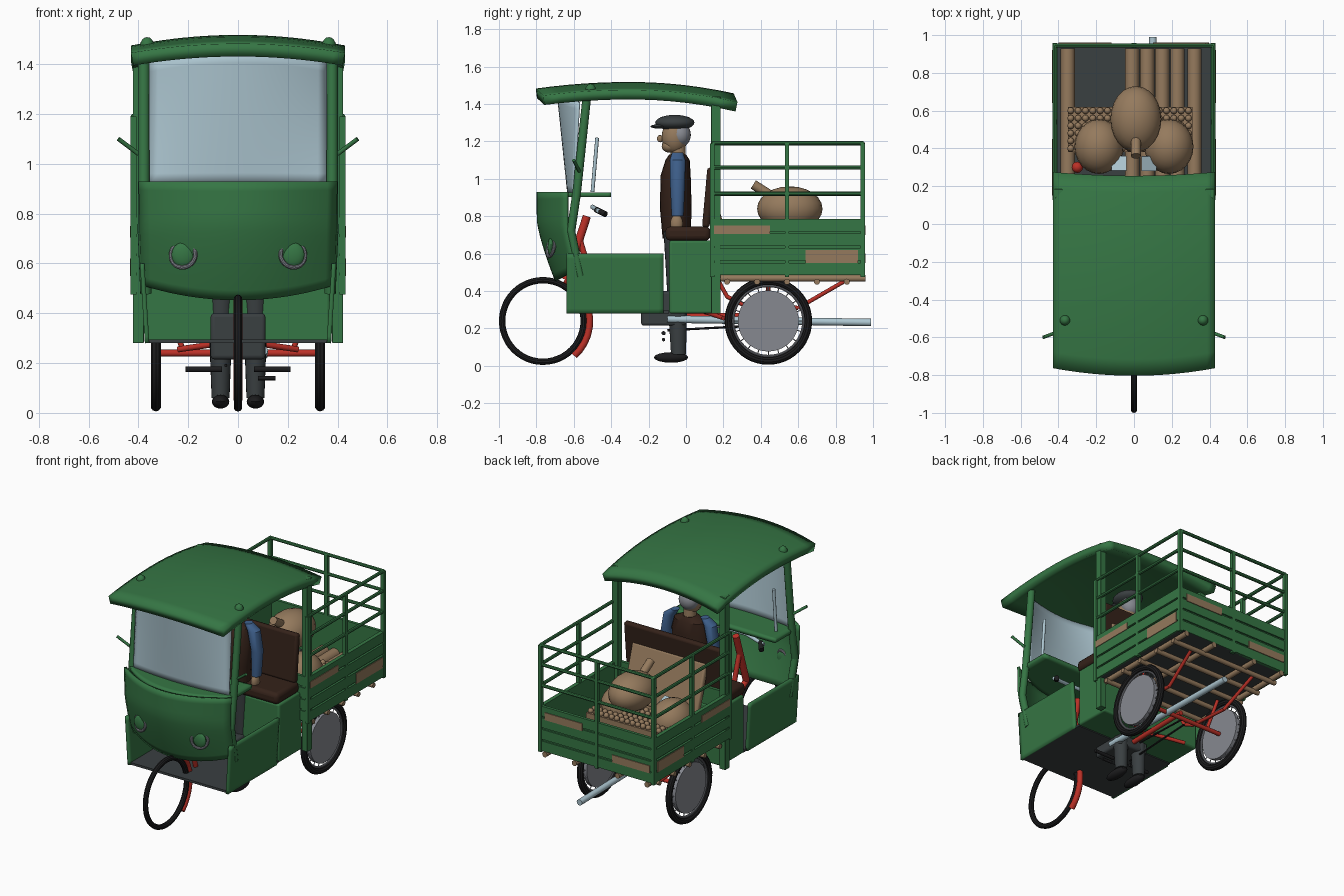
import bpy, bmesh, math
from mathutils import Vector, Matrix

cube = bpy.data.objects.get("Cube")
if cube:
    bpy.data.objects.remove(cube)

PALETTE = {
    "green": (.036, .18, .058), "tan": (.30, .195, .11), "black": (.012, .012, .013),
    "slate": (.042, .05, .053), "grey": (.24, .25, .28), "pale_blue": (.42, .57, .64),
    "red": (.5, .03, .02), "brown": (.035, .016, .01), "blue": (.05, .12, .27)}
MATS = {}
for key, rgb in PALETTE.items():
    m = bpy.data.materials.new(key)
    m.use_nodes = True
    m.diffuse_color = (*rgb, 1)
    m.node_tree.nodes["Principled BSDF"].inputs["Base Color"].default_value = (*rgb, 1)
    MATS[key] = m
PARTS = []


def part(name, bm, mat):
    bmesh.ops.recalc_face_normals(bm, faces=bm.faces)
    me = bpy.data.meshes.new(name)
    bm.to_mesh(me)
    bm.free()
    me.materials.append(MATS[mat])
    ob = bpy.data.objects.new(name, me)
    bpy.context.collection.objects.link(ob)
    PARTS.append(ob)
    return ob


def box(name, mat, lo, hi, bevel=0, tilt=0):
    lo, hi = Vector(lo), Vector(hi)
    bm = bmesh.new()
    mtx = Matrix.Translation((lo + hi) / 2) @ Matrix.Rotation(tilt, 4, 'X') @ Matrix.Diagonal((*(hi - lo), 1))
    bmesh.ops.create_cube(bm, size=1, matrix=mtx)
    ob = part(name, bm, mat)
    if bevel:
        mod = ob.modifiers.new("Bevel", 'BEVEL')
        mod.width, mod.segments = bevel, 3
    return ob


def tube(name, mat, pts, r, sides=12):
    bm = bmesh.new()
    pts = [Vector(p) for p in pts]
    for a, b in zip(pts, pts[1:]):
        rot = (b - a).to_track_quat('Z', 'Y').to_matrix().to_4x4()
        bmesh.ops.create_cone(bm, cap_ends=True, segments=sides, radius1=r, radius2=r,
                              depth=(b - a).length, matrix=Matrix.Translation((a + b) / 2) @ rot)
    for p in pts[1:-1]:
        bmesh.ops.create_uvsphere(bm, u_segments=sides, v_segments=8, radius=r, matrix=Matrix.Translation(p))
    return part(name, bm, mat)


def ball(name, mat, c, radii, seg=24):
    bm = bmesh.new()
    bmesh.ops.create_uvsphere(bm, u_segments=seg, v_segments=seg // 2, radius=1,
                              matrix=Matrix.Translation(c) @ Matrix.Diagonal((*radii, 1)))
    return part(name, bm, mat)


def ring(name, mat, c, big, small, turn=None, n=48, k=10):
    # Torus about the x axis, optionally turned
    bm = bmesh.new()
    rows = []
    for i in range(n):
        a = math.tau * i / n
        rows.append([])
        for j in range(k):
            b = math.tau * j / k
            d = big + small * math.cos(b)
            p = Vector((small * math.sin(b), d * math.cos(a), d * math.sin(a)))
            rows[-1].append(bm.verts.new((turn @ p if turn else p) + Vector(c)))
    for i in range(n):
        for j in range(k):
            p, q = rows[i], rows[(i + 1) % n]
            bm.faces.new((p[j], q[j], q[(j + 1) % k], p[(j + 1) % k]))
    return part(name, bm, mat)


def loft(name, mat, rings, n=20):
    # Stack of ellipses: (x, y, z, rx, ry)
    bm = bmesh.new()
    rows = [[bm.verts.new((x + rx * math.cos(math.tau * i / n), y + ry * math.sin(math.tau * i / n), z))
             for i in range(n)] for x, y, z, rx, ry in rings]
    for p, q in zip(rows, rows[1:]):
        for i in range(n):
            bm.faces.new((p[i], p[(i + 1) % n], q[(i + 1) % n], q[i]))
    bm.faces.new(rows[0])
    bm.faces.new(rows[-1])
    return part(name, bm, mat)


def sheet(name, mat, f, thick, nu=20, nv=12):
    # Curved panel from f(u, v) with u in -1..1 and v in 0..1
    bm = bmesh.new()
    g = [[bm.verts.new(f(2 * i / nu - 1, j / nv)) for j in range(nv + 1)] for i in range(nu + 1)]
    for i in range(nu):
        for j in range(nv):
            bm.faces.new((g[i][j], g[i + 1][j], g[i + 1][j + 1], g[i][j + 1]))
    ob = part(name, bm, mat)
    mod = ob.modifiers.new("Thickness", 'SOLIDIFY')
    mod.thickness, mod.offset = thick, 0
    return ob


# Roof
def roof(u, v):
    front, back = -.80 + .04 * u * u, .25 + .02 * u * u
    y = front + (back - front) * v
    k = .14 if y < -.3 else .2
    return .425 * u, y, 1.492 - k * (y + .3) ** 2 - .042 * u * u


sheet("roof", "green", roof, .052)


# Front shell, cowl shelf and windscreen
def shell(u, v):
    z = .455 + .06 * u * u + v * (.475 - .06 * u * u)
    mid = -.79 + .42 * max(0, .78 - z) ** 1.3
    edge = -.635 + .3 * max(0, .75 - z) ** 1.2
    return (.385 + .01 * v) * u, edge + (mid - edge) * (1 - u * u), z


def cowl(u, v):
    x, y, z = shell(u, 1)
    return x * .97, y + .03 + (-.40 - y - .03) * v, .915


def screen(u, v):
    bow = 1 - u * u
    return .355 * u, -.60 + .03 * v - (.03 + .085 * v) * bow, .92 + v * (.49 + .04 * bow)


sheet("front_shell", "green", shell, .016)
sheet("cowl_shelf", "green", cowl, .026)
sheet("windscreen", "pale_blue", screen, .01)

# Cab floor, seat box and seat
box("cab_floor", "slate", (-.365, -.63, .28), (.365, -.09, .295))
box("seat_box", "green", (-.37, -.09, .28), (.37, .155, .67), .012)
box("seat_cushion", "brown", (-.37, -.11, .67), (.37, .13, .745), .025)
box("seat_back", "brown", (-.36, .10, .74), (.36, .14, 1.06), .015, -.09)

for s, side in ((1, "left"), (-1, "right")):
    sheet(side + "_cab_panel", "green",
          lambda u, v: (s * (.365 + .02 * v), -.38 + .26 * u, .28 + .32 * v), .018)
    tube(side + "_front_post", "green", [(s * .378, -.53, 1.44), (s * .378, -.585, .92),
         (s * .38, -.615, .72), (s * .37, -.565, .48)], .023)
    box(side + "_rear_post", "green", (s * .40 - .022, .135, .28), (s * .40 + .022, .185, 1.44), .004)
    tube(side + "_mirror_arm", "green", [(s * .40, -.57, 1.04), (s * .48, -.60, 1.10)], .009)
    tube(side + "_wiper_bar", "pale_blue", [(s * .32, -.50, .93), (s * .32, -.475, 1.22)], .01)
    ball(side + "_roof_lamp", "green", (s * .365, -.51, 1.475), (.028, .028, .034), 16)
    tube(side + "_roof_handle", "green", [(s * .29, .17, 1.435), (s * .385, .17, 1.42)], .017)
    turn = Matrix.Rotation(math.pi / 2 + s * .34, 3, 'Z') @ Matrix.Rotation(.18, 3, 'Y')
    lamp = (s * .22, -.722, .635)
    ring(side + "_headlight_ring", "grey", lamp, .052, .009, turn)
    ball(side + "_headlight", "green", lamp, (.047, .018, .05))

    # Rear wheels
    hub = Vector((s * .33, .44, .24))
    ring(side + "_rear_tyre", "black", hub, .213, .021)
    ring(side + "_rear_rim", "grey", hub, .188, .007)
    tube(side + "_wheel_disc", "grey", [hub - Vector((.014, 0, 0)), hub + Vector((.014, 0, 0))], .163, 40)
    for i in range(20):
        d = Vector((0, math.cos(math.tau * i / 20), math.sin(math.tau * i / 20)))
        tube(side + "_spoke", "grey", [hub + d * .15, hub + d * .19], .003, 5)

    # Red struts under the bed
    tube(side + "_rear_strut", "red", [(s * .22, .6, .31), (s * .25, .86, .46)], .011)
    tube(side + "_front_strut", "red", [(s * .22, .17, .46), (s * .22, .22, .37), (s * .22, .3, .33),
                                        (s * .22, .6, .31)], .011)
    tube(side + "_cross_strut", "red", [(s * .24, .2, .255), (0, .1, .29)], .012)
    tube(side + "_bed_hanger", "red", [(s * .22, .44, .25), (s * .3, .44, .47)], .011)

# Axle, drive tube, exhaust and chain
tube("rear_axle", "red", [(-.32, .44, .24), (.32, .44, .24)], .014)
tube("frame_tube", "red", [(0, -.2, .26), (0, .45, .27)], .016)
tube("exhaust_pipe", "pale_blue", [(.1, -.1, .25), (.1, .99, .232)], .02)
for z in (.19, .28):
    tube("chain", "black", [(-.05, -.1, z), (-.05, .42, .24 + (z - .235) * .5)], .006, 6)
box("engine_box", "slate", (-.11, -.24, .215), (.11, 0, .40), .015)
for s in (-1, 1):
    tube("pedal", "black", [(s * .065, -.12, .175), (s * .21, -.12, .175)], .011)
tube("pedal_crank", "black", [(.08, -.12, .14), (.15, -.12, .14)], .009)

# Front wheel, guard and steering
ring("front_tyre", "black", (0, -.765, .24), .218, .017)
arc = [math.radians(-48 + 10 * i) for i in range(12)]
tube("wheel_guard", "red", [(0, -.765 + .25 * math.cos(a), .24 + .25 * math.sin(a)) for a in arc], .019)
tube("steering_column", "red", [(0, -.64, .46), (0, -.53, .80)], .022)
tube("handlebar", "pale_blue", [(-.25, -.47, .83), (-.1, -.50, .85), (.1, -.50, .85), (.25, -.47, .83)], .012)
tube("column_brace", "red", [(0, -.57, .68), (0, -.5, .45), (0, -.45, .30)], .016)
for s in (-1, 1):
    tube("grip", "black", [(s * .22, -.48, .835), (s * .26, -.43, .81)], .016)

# Driver
for s in (-1, 1):
    loft("leg", "slate", [(s * .07, -.04, .06, .036, .04), (s * .07, -.045, .3, .045, .05),
                          (s * .065, -.055, .72, .065, .065)])
    ball("shoe", "black", (s * .07, -.08, .045), (.035, .092, .028), 16)
    loft("sleeve", "blue", [(s * .17, -.045, .80, .03, .032), (s * .175, -.045, .97, .037, .04),
                            (s * .15, -.045, 1.10, .04, .042), (s * .11, -.045, 1.14, .025, .03)])
    ball("hand", "tan", (s * .165, -.05, .76), (.024, .034, .05), 16)
loft("vest", "brown", [(0, -.05, .68, .115, .075), (0, -.055, .85, .12, .085), (0, -.055, 1.02, .135, .08),
                       (0, -.045, 1.1, .11, .065), (0, -.045, 1.13, .05, .045)])
loft("neck", "tan", [(0, -.04, 1.1, .04, .04), (0, -.045, 1.2, .038, .04)])
ball("head", "tan", (0, -.06, 1.225), (.062, .07, .09))
ball("jaw", "tan", (0, -.09, 1.175), (.045, .04, .035), 16)
ball("nose", "tan", (0, -.138, 1.215), (.012, .018, .02), 10)
ball("hair", "grey", (0, -.03, 1.235), (.065, .056, .065))
ball("cap", "slate", (0, -.06, 1.30), (.085, .105, .042))
ball("cap_peak", "slate", (0, -.14, 1.28), (.06, .05, .012), 16)

# Cargo bed walls made of planks over a thin inner wall
box("bed_floor", "slate", (-.42, .14, .485), (.42, .95, .505))
for i in range(4):
    z = .485 + .078 * i
    for s in (-1, 1):
        box("side_plank", "green", (s * .418 - .012, .13, z), (s * .418 + .012, .955, z + .066))
    for y in (.14, .945):
        box("end_plank", "green", (-.42, y - .01, z), (.42, y + .01, z + .066))
for s in (-1, 1):
    box("inner_wall", "green", (s * .41 - .006, .14, .49), (s * .41 + .006, .945, .785))
    for lo, hi in (((.15, .705), (.45, .75)), ((.64, .55), (.92, .62))):
        box("wood_patch", "tan", (s * .431 - .003, *lo), (s * .431 + .003, *hi))
for y in (.145, .94):
    box("inner_end", "green", (-.41, y - .005, .49), (.41, y + .005, .785))
for x, z in ((.1, .70), (-.4, .55)):
    box("rear_patch", "tan", (x, .954, z), (x + .28, .96, z + .05))

# Rails and posts
for x, y in ((-.42, .14), (.42, .14), (-.42, .54), (.42, .54), (-.42, .945), (.42, .945), (0, .945)):
    box("rail_post", "green", (x - .012, y - .012, .475), (x + .012, y + .012, 1.19))
for z in (.92, 1.06, 1.19):
    tube("rail", "green", [(-.42, .14, z), (-.42, .945, z), (.42, .945, z), (.42, .14, z)][:], .011, 8) \
        if z < 0 else tube("rail", "green", [(-.42, .14, z), (-.42, .945, z), (.42, .945, z), (.42, .14, z)], .011, 8)

# Timber under the bed and poles inside it
for x in (-.38, -.16, .16, .38):
    tube("bed_beam", "tan", [(x, .16, .468), (x, .96, .468)], .018)
for i in range(5):
    y = .22 + .16 * i
    tube("cross_beam", "tan", [(-.41, y, .45), (.41, y, .45)], .016)
for x in (-.35, -.01, .07, .15, .23, .32):
    tube("timber_pole", "tan", [(x, .16, .545), (x, .93, .545)], .038)

# Load: sacks, produce tray and a leaning bundle
ball("top_sack", "tan", (.01, .555, .84), (.135, .175, .12))
tube("sack_neck", "tan", [(.01, .47, .90), (.01, .36, .97)], .026)
for s in (-1, 1):
    ball("lower_sack", "tan", (s * .185, .41, .65), (.13, .145, .13))
    box("cloth", "pale_blue", (s * .08 - .04, .28, .70), (s * .08 + .04, .36, .708), 0, s * .3)
ball("red_fruit", "red", (-.3, .3, .64), (.03, .03, .03), 12)
box("produce_tray", "tan", (-.35, .38, .58), (.31, .62, .64))
bm = bmesh.new()
for i in range(17):
    for j in range(6):
        bmesh.ops.create_icosphere(bm, subdivisions=2, radius=.018,
                                   matrix=Matrix.Translation((-.335 + .039 * i, .4 + .04 * j, .65)))
part("produce", bm, "tan")
box("leaning_bundle", "tan", (-.25, .16, .58), (.3, .20, .94), .012, .3)

# Smooth shading with sharp edges kept
bpy.ops.object.select_all(action='DESELECT')
for ob in PARTS:
    ob.select_set(True)
bpy.context.view_layer.objects.active = PARTS[0]
bpy.ops.object.shade_smooth_by_angle(angle=math.radians(35))
